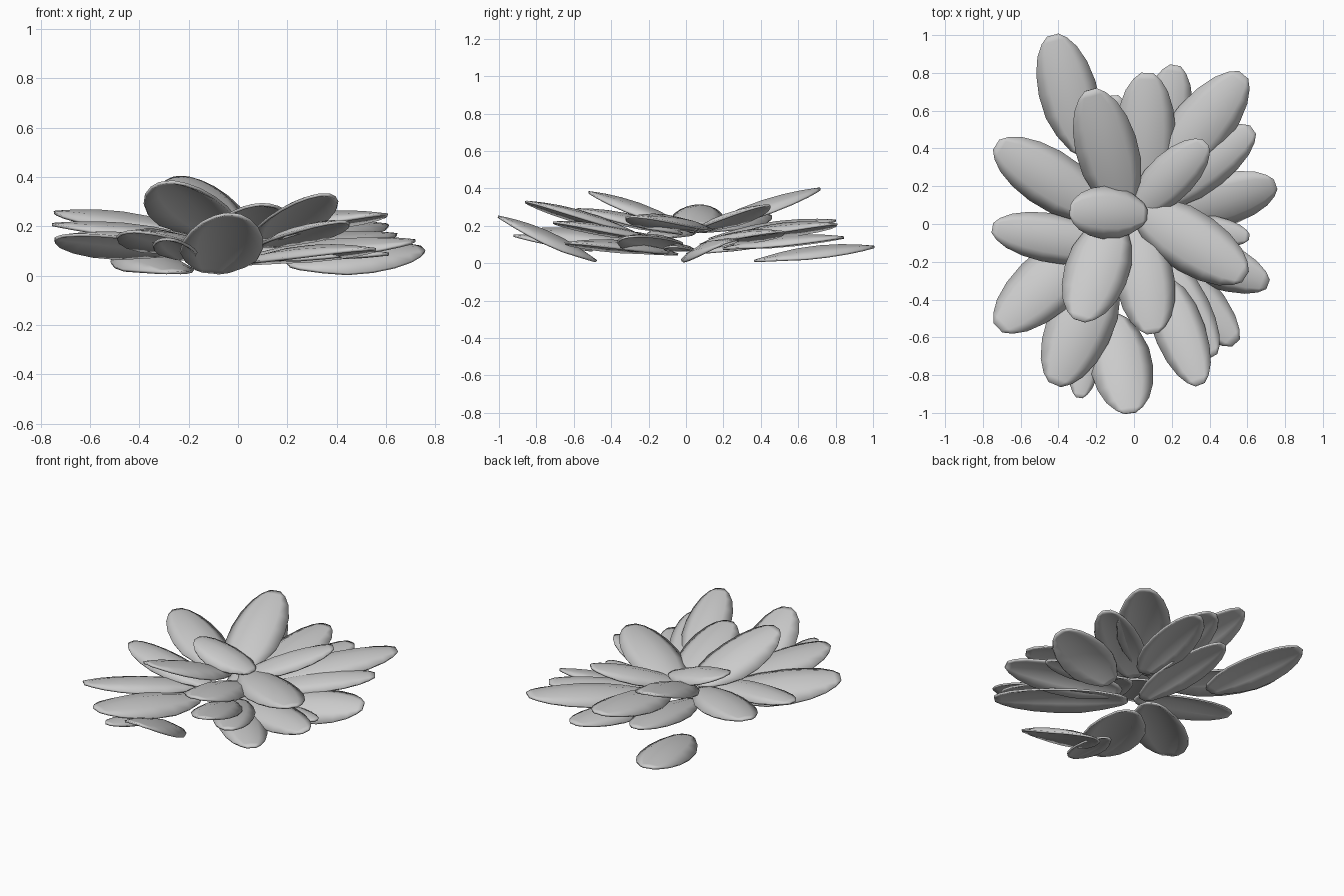
import bpy, bmesh, math
from mathutils import Vector, Matrix

if "Cube" in bpy.data.objects:
    bpy.data.objects.remove(bpy.data.objects["Cube"])

# outline of one leaf: (position along the length, half width fraction)
OUTLINE = [(0, .2), (.05, .44), (.2, .77), (.36, .97), (.55, 1), (.72, .9), (.86, .7), (.95, .45), (1, .2)]
ACROSS = (-1, -.6, 0, .6, 1)
leaves = []


def leaf(name, base, tip, width, roll=0.0):
    """Domed leaf from base to tip; positive roll lowers its right edge."""
    base, tip = Vector(base), Vector(tip)
    d = tip - base
    side = d.cross(Vector((0, 0, 1))).normalized()
    side = Matrix.Rotation(roll, 3, d.normalized()) @ side
    normal = side.cross(d).normalized()
    bm = bmesh.new()
    rows = []
    for t, w in OUTLINE:
        rise = 0.12 * d.length * t * (1 - t)
        row = []
        for s in ACROSS:
            h = w * width / 2
            dome = 0.36 * h * w * (0.3 - s * s)
            row.append(bm.verts.new(base + d * t + side * (s * h) + normal * (rise + dome)))
        rows.append(row)
    for a, b in zip(rows, rows[1:]):
        for i in range(len(ACROSS) - 1):
            bm.faces.new((a[i], a[i + 1], b[i + 1], b[i]))
    bm.normal_update()
    if sum(f.normal.dot(normal) for f in bm.faces) < 0:
        bmesh.ops.reverse_faces(bm, faces=bm.faces)
    me = bpy.data.meshes.new(name)
    bm.to_mesh(me)
    bm.free()
    ob = bpy.data.objects.new(name, me)
    bpy.context.collection.objects.link(ob)
    m = ob.modifiers.new("thickness", 'SOLIDIFY')
    m.thickness = 0.012
    m.offset = -1
    bpy.ops.object.select_all(action='DESELECT')
    ob.select_set(True)
    bpy.context.view_layer.objects.active = ob
    bpy.ops.object.shade_smooth_by_angle(angle=math.radians(40))
    leaves.append(ob)


# upper whorl around the centre
leaf("center_leaf", (.07, .05, .22), (-.34, .07, .32), .28)
leaf("inner_leaf_back", (-.05, .06, .18), (-.23, .71, .41), .33)
leaf("inner_leaf_back_right", (.0, .06, .18), (.38, .43, .32), .25)
leaf("inner_leaf_right", (.0, .1, .19), (.59, -.28, .26), .33)
leaf("inner_leaf_front_left", (-.1, .04, .18), (-.29, -.51, .39), .34, .1)
leaf("inner_leaf_front", (.02, -.02, .17), (.1, -.58, .3), .31)

# middle whorl
leaf("middle_leaf_back", (.05, .12, .14), (.07, .8, .24), .32)
leaf("middle_leaf_back_right", (.1, .2, .14), (.58, .79, .22), .32)
leaf("middle_leaf_left_back", (-.15, .05, .18), (-.73, .42, .27), .31)
leaf("middle_leaf_left", (-.12, -.13, .15), (-.75, -.02, .22), .26)
leaf("middle_leaf_left_front", (-.19, -.06, .11), (-.72, -.55, .17), .34, .2)
leaf("middle_leaf_front_left", (-.14, -.2, .1), (-.42, -.85, .19), .35)
leaf("middle_leaf_front_right", (.12, -.25, .16), (.35, -.85, .34), .27)

# lower whorl
leaf("lower_leaf_back", (.1, .2, .09), (.22, .84, .15), .28)
leaf("lower_leaf_right_back", (.08, .1, .11), (.63, .5, .18), .27)
leaf("lower_leaf_right", (.2, .03, .06), (.75, .21, .12), .29, .35)
leaf("lower_leaf_right_small", (.2, .0, .08), (.61, -.07, .1), .16)
leaf("lower_leaf_right_front", (.05, -.06, .09), (.71, -.32, .15), .27, .2)
leaf("lower_leaf_front_right", (.12, -.15, .13), (.42, -.7, .23), .24)
leaf("lower_leaf_front_far_right", (.0, -.06, .06), (.54, -.63, .12), .28)
leaf("lower_leaf_front_small", (-.22, -.5, .08), (-.29, -.92, .16), .17)
leaf("lower_leaf_back_small", (-.06, .0, .06), (-.11, .68, .15), .26)

# outermost leaves
leaf("outer_leaf_back_left", (-.26, .37, .025), (-.43, 1.0, .1), .31)
leaf("outer_leaf_front", (-.11, -.48, .025), (-.02, -1.0, .26), .33, -.1)

# stand the plant on the ground
low = min(v.co.z for ob in leaves for v in ob.data.vertices) - 0.01
for ob in leaves:
    ob.data.transform(Matrix.Translation((0, 0, -low)))
